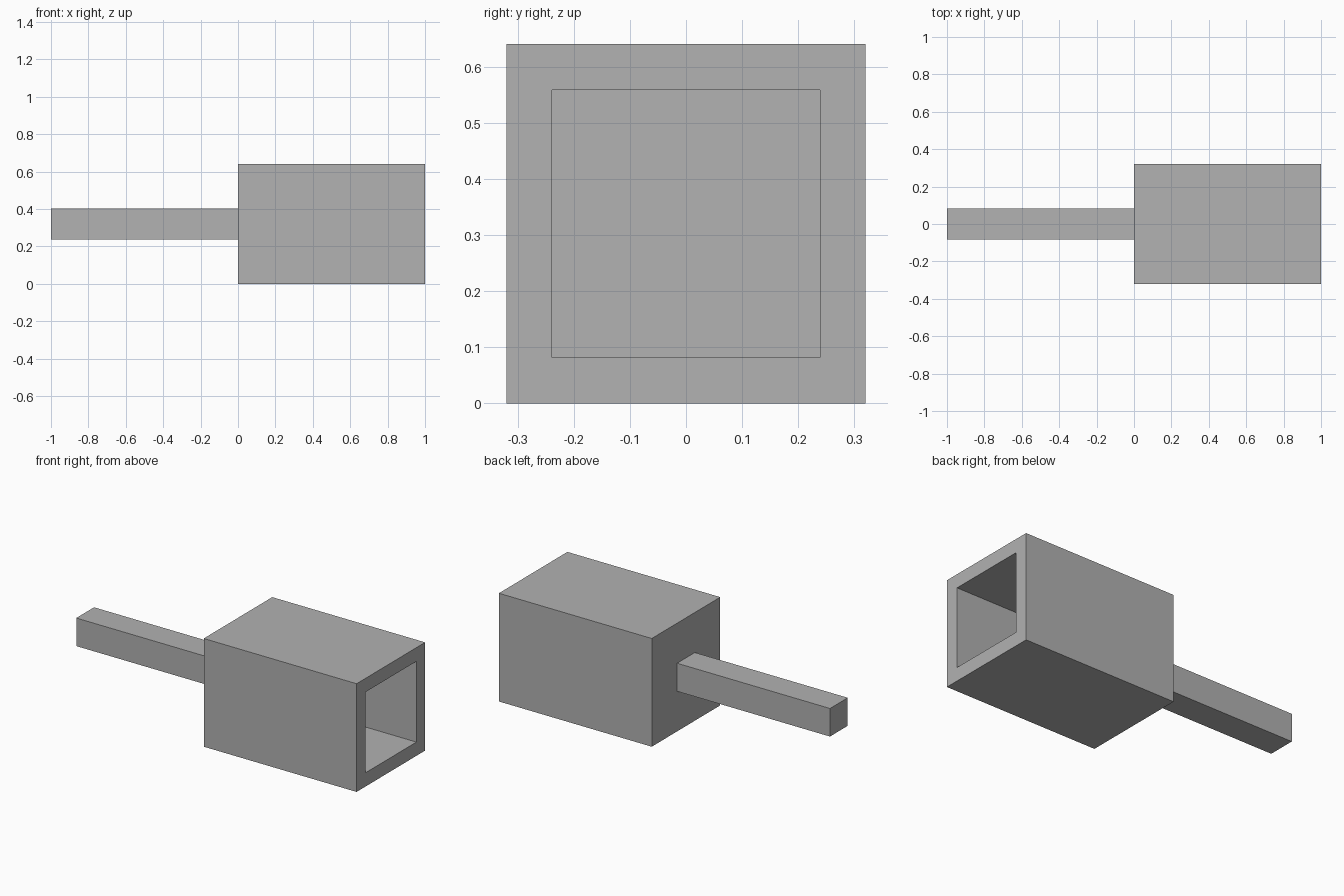
import bpy
import bmesh
from mathutils import Matrix, Vector

cube = bpy.data.objects.get("Cube")
if cube:
    bpy.data.objects.remove(cube, do_unlink=True)

HALF = 0.32       # half width of the housing
WALL = 0.115      # housing wall thickness
ROD = 0.083       # half width of the rod

grey = bpy.data.materials.new("plain grey")
grey.use_nodes = True
colour = (0.445, 0.445, 0.445, 1)
grey.diffuse_color = colour
grey.node_tree.nodes["Principled BSDF"].inputs["Base Color"].default_value = colour


def make_box(name, x0, x1, half, hollow=False):
    """Square bar along x; hollow ones are open at the +x end."""
    bm = bmesh.new()
    bmesh.ops.create_cube(bm, size=1)
    bmesh.ops.transform(bm, verts=bm.verts,
                        matrix=Matrix.Diagonal((x1 - x0, 2 * half, 2 * half, 1)))
    bmesh.ops.translate(bm, verts=bm.verts, vec=((x0 + x1) / 2, 0, HALF))
    if hollow:
        mouth = max(bm.faces, key=lambda f: f.calc_center_median().x)
        bmesh.ops.inset_individual(bm, faces=[mouth], thickness=WALL)
        # Push the inset face in to leave a closed end wall
        floor = bmesh.ops.extrude_discrete_faces(bm, faces=[mouth])["faces"][0]
        bmesh.ops.translate(bm, verts=floor.verts,
                            vec=Vector((-(x1 - x0 - WALL), 0, 0)))
    bmesh.ops.recalc_face_normals(bm, faces=bm.faces)
    mesh = bpy.data.meshes.new(name)
    bm.to_mesh(mesh)
    bm.free()
    mesh.materials.append(grey)
    obj = bpy.data.objects.new(name, mesh)
    bpy.context.collection.objects.link(obj)
    return obj


# Hollow square housing and the square rod behind it
make_box("housing", 0, 1, HALF, hollow=True)
make_box("rod", -1, 0, ROD)
